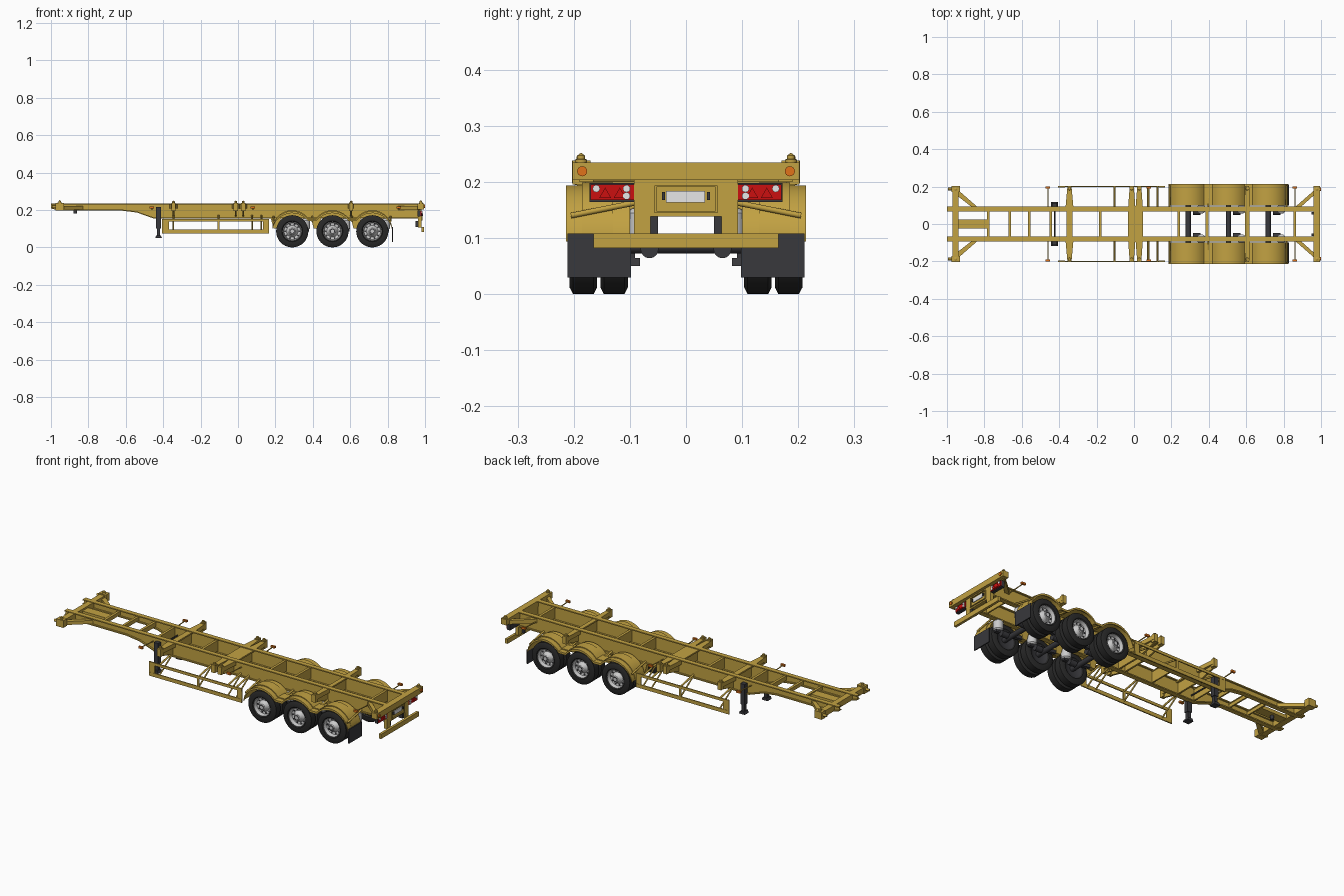
import bpy, bmesh, math
from mathutils import Matrix, Vector

cube = bpy.data.objects.get("Cube")
if cube:
    bpy.data.objects.remove(cube, do_unlink=True)


def material(name, r, g, b):
    m = bpy.data.materials.new(name)
    m.use_nodes = True
    m.diffuse_color = (r, g, b, 1)
    m.node_tree.nodes["Principled BSDF"].inputs["Base Color"].default_value = (r, g, b, 1)
    return m


YELLOW = material("chassis yellow", 0.54, 0.36, 0.055)
RUBBER = material("tyre black", 0.022, 0.022, 0.022)
DARK = material("dark steel", 0.04, 0.04, 0.045)
SILVER = material("rim silver", 0.6, 0.6, 0.6)
RED = material("lamp red", 0.6, 0.005, 0.005)
ORANGE = material("marker orange", 0.75, 0.17, 0.01)
WHITE = material("lamp white", 0.8, 0.8, 0.8)


def finish(name, bm, mat, smooth=False):
    bmesh.ops.recalc_face_normals(bm, faces=bm.faces)
    me = bpy.data.meshes.new(name)
    bm.to_mesh(me)
    bm.free()
    me.materials.append(mat)
    ob = bpy.data.objects.new(name, me)
    bpy.context.collection.objects.link(ob)
    if smooth:
        bpy.ops.object.select_all(action='DESELECT')
        ob.select_set(True)
        bpy.context.view_layer.objects.active = ob
        bpy.ops.object.shade_smooth_by_angle(angle=math.radians(35))
    return ob


def box(name, x, y, z, mat=YELLOW):
    """Box from three (low, high) ranges."""
    bm = bmesh.new()
    bmesh.ops.create_cube(bm, size=1)
    for v in bm.verts:
        v.co = [(a + b) / 2 + c * abs(b - a) for (a, b), c in zip((x, y, z), v.co)]
    return finish(name, bm, mat)


def prism(name, pts, axis, lo, hi, mat=YELLOW, smooth=False):
    """Extrude an outline along y (points x, z), z (points x, y) or x (points y, z)."""
    place = {'y': lambda a, b: (a, lo, b), 'z': lambda a, b: (a, b, lo),
             'x': lambda a, b: (lo, a, b)}[axis]
    step = {'y': (0, hi - lo, 0), 'z': (0, 0, hi - lo), 'x': (hi - lo, 0, 0)}[axis]
    bm = bmesh.new()
    f = bm.faces.new([bm.verts.new(place(*p)) for p in pts])
    ext = bmesh.ops.extrude_face_region(bm, geom=[f])["geom"]
    bmesh.ops.translate(bm, vec=step, verts=[g for g in ext if isinstance(g, bmesh.types.BMVert)])
    return finish(name, bm, mat, smooth)


def lathe(name, profile, loc, axis, mat, n=32):
    """Spin (height, radius) points around an axis through loc."""
    bm = bmesh.new()
    vs = [bm.verts.new((r, 0, h)) for h, r in profile]
    es = [bm.edges.new(p) for p in zip(vs, vs[1:])]
    bmesh.ops.spin(bm, geom=vs + es, axis=(0, 0, 1), cent=(0, 0, 0), steps=n, angle=math.tau)
    bmesh.ops.remove_doubles(bm, verts=bm.verts, dist=1e-5)
    rot = Vector((0, 0, 1)).rotation_difference(Vector(axis)).to_matrix().to_4x4()
    bm.transform(Matrix.Translation(loc) @ rot)
    return finish(name, bm, mat, True)


def rod(name, a, b, r, mat=YELLOW, n=12):
    d = Vector(b) - Vector(a)
    return lathe(name, [(0, 0), (0, r), (d.length, r), (d.length, 0)], a, d.normalized(), mat, n)


def ribbon(path, t):
    """Closed outline of a strip of thickness t below a path."""
    return path + [(x, z - t) for x, z in reversed(path)]


AXLES = (0.29, 0.505, 0.718)
HUB_Z = 0.086
TOP = 0.235
BELLY = [(-1, 0.214), (-0.95, 0.202), (-0.62, 0.202), (-0.54, 0.192), (-0.45, 0.16), (0.98, 0.16)]

# Fender line: three arches joined by valleys
arch = []
for i, cx in enumerate(AXLES):
    start = 170 if i == 0 else 142
    end = 10 if i == 2 else 38
    for k in range(13):
        a = math.radians(start + (end - start) * k / 12)
        arch.append((cx + 0.108 * math.cos(a), HUB_Z + 0.108 * math.sin(a)))

for s, side in ((1, "left"), (-1, "right")):
    def span(a, b):
        return tuple(sorted((s * a, s * b)))

    # Main I-beam with stepped front neck
    prism(side + "_beam_web", [(-1, 0.23), (0.98, 0.23)] + BELLY[::-1], 'y', *span(0.076, 0.084))
    box(side + "_beam_top_flange", (-1, 0.98), span(0.067, 0.093), (0.229, TOP))
    prism(side + "_beam_bottom_flange", ribbon(BELLY, 0.006), 'y', *span(0.067, 0.093))

    # Fender with raised band and outer lip
    prism(side + "_fender", ribbon(arch, 0.005), 'y', *span(0.1, 0.213), smooth=True)
    prism(side + "_fender_band", ribbon([(x, z + 0.005) for x, z in arch], 0.006), 'y',
          *span(0.13, 0.185), smooth=True)
    prism(side + "_fender_lip", ribbon(arch, 0.011), 'y', *span(0.208, 0.214), smooth=True)
    box(side + "_mud_flap", (0.824, 0.83), span(0.098, 0.211), (0.03, 0.108), DARK)
    for x in (0.19, 0.397, 0.61, 0.815):
        rod(side + "_fender_stay", (x, s * 0.08, 0.165), (x, s * 0.205, 0.14), 0.005)

    # Dual wheels and suspension
    for x in AXLES:
        for y in (0.128, 0.183):
            w = 0.0245
            lathe(side + "_tyre", [(-w * 0.8, 0.05), (-w, 0.056), (-w, 0.074), (-w * 0.75, 0.086),
                                   (w * 0.75, 0.086), (w, 0.074), (w, 0.056), (w * 0.8, 0.05)],
                  (x, s * y, HUB_Z), (0, s, 0), RUBBER, 40)
        lathe(side + "_outer_rim", [(0.16, 0.052), (0.203, 0.052), (0.205, 0.049), (0.186, 0.044),
                                    (0.184, 0.031), (0.192, 0.023), (0.205, 0.019), (0.208, 0.015),
                                    (0.208, 0)], (x, 0, HUB_Z), (0, s, 0), SILVER)
        lathe(side + "_inner_rim", [(0.15, 0.052), (0.108, 0.052), (0.112, 0.045), (0.118, 0.03),
                                    (0.118, 0)], (x, 0, HUB_Z), (0, s, 0), DARK)
        for k in range(10):
            a = math.tau * k / 10
            px, pz = x + 0.038 * math.cos(a), HUB_Z + 0.038 * math.sin(a)
            rod(side + "_rim_hole", (px, s * 0.18, pz), (px, s * 0.187, pz), 0.005, DARK, 8)
        lathe(side + "_hub_ring", [(0.207, 0.013), (0.209, 0.013), (0.209, 0.009)],
              (x, 0, HUB_Z), (0, s, 0), DARK, 20)
        prism(side + "_spring_hanger", [(x - 0.115, 0.158), (x - 0.06, 0.158), (x - 0.075, 0.1),
                                        (x - 0.1, 0.1)], 'y', *span(0.066, 0.092))
        prism(side + "_trailing_arm", [(x - 0.1, 0.12), (x, 0.108), (x + 0.09, 0.096),
                                       (x + 0.09, 0.084), (x, 0.09), (x - 0.1, 0.103)],
              'y', *span(0.07, 0.088), DARK)
        lathe(side + "_air_spring", [(0.095, 0), (0.095, 0.018), (0.102, 0.025), (0.145, 0.025),
                                     (0.152, 0.018), (0.156, 0)], (x + 0.07, s * 0.08, 0),
              (0, 0, 1), SILVER, 20)
        rod(side + "_brake_chamber", (x + 0.025, s * 0.065, 0.08), (x + 0.065, s * 0.065, 0.08),
            0.016, DARK, 16)

    # Side guard frame with arms to the beam
    for z0, z1 in ((0.138, 0.153), (0.075, 0.095)):
        box(side + "_guard_rail", (-0.405, 0.165), span(0.197, 0.203), (z0, z1))
    for x0, x1 in ((-0.405, -0.37), (-0.11, -0.098), (0.135, 0.165)):
        box(side + "_guard_post", (x0, x1), span(0.196, 0.202), (0.075, 0.153))
    for x in (-0.345, -0.104, 0.075, 0.125):
        rod(side + "_guard_arm", (x, s * 0.08, 0.17), (x, s * 0.198, 0.146), 0.005)
        rod(side + "_guard_brace", (x, s * 0.08, 0.165), (x, s * 0.198, 0.088), 0.004)

    # Landing leg
    box(side + "_leg_tube", (-0.438, -0.412), span(0.088, 0.112), (0.1, 0.215), DARK)
    box(side + "_leg_ram", (-0.434, -0.416), span(0.091, 0.109), (0.058, 0.1), DARK)
    prism(side + "_leg_foot", [(-0.443, 0.05), (-0.407, 0.05), (-0.413, 0.064), (-0.437, 0.064)],
          'y', *span(0.082, 0.118), DARK)

    # Tapered outriggers with lock posts
    for x, half in ((-0.345, 0.022), (-0.012, 0.02), (0.028, 0.02), (0.605, 0.016)):
        prism(side + "_outrigger", [(x - half, s * 0.08), (x + half, s * 0.08),
                                    (x + 0.011, s * 0.2), (x - 0.011, s * 0.2)], 'z', 0.208, 0.232)
        prism(side + "_outrigger_web", [(s * 0.08, 0.165), (s * 0.08, 0.21), (s * 0.198, 0.21),
                                        (s * 0.198, 0.195)], 'x', x - 0.005, x + 0.005)
        box(side + "_lock_post", (x - 0.011, x + 0.011), span(0.178, 0.202), (0.195, 0.238))
        lathe(side + "_lock_pin", [(0.238, 0.008), (0.246, 0.007), (0.25, 0)],
              (x, s * 0.188, 0), (0, 0, 1), YELLOW, 10)

    # Corner gussets and corner locks at both ends
    prism(side + "_front_gusset", [(-0.95, s * 0.19), (-0.95, s * 0.155), (-0.86, s * 0.085),
                                   (-0.83, s * 0.085)], 'z', 0.203, 0.222)
    prism(side + "_rear_gusset", [(0.975, s * 0.19), (0.975, s * 0.165), (0.885, s * 0.085),
                                  (0.855, s * 0.085)], 'z', 0.2, 0.222)
    box(side + "_front_corner", (-0.975, -0.93), span(0.17, 0.203), (0.198, 0.238))
    for x in (-0.953, 0.978):
        lathe(side + "_corner_lock", [(0.235, 0.011), (0.24, 0.011), (0.241, 0.007), (0.247, 0.007),
                                      (0.252, 0)], (x, s * 0.187, 0), (0, 0, 1), YELLOW, 14)
    rod(side + "_front_locating_pin", (-0.995, s * 0.187, 0.219), (-0.96, s * 0.187, 0.219), 0.007)

    # Side markers on thin stalks
    for x in (-0.46, 0.08, 0.86):
        rod(side + "_marker_stalk", (x, s * 0.08, 0.205), (x, s * 0.19, 0.212), 0.003)
        box(side + "_marker_lamp", (x - 0.012, x + 0.012), span(0.189, 0.2), (0.207, 0.218), ORANGE)

    # Tail lamp cluster
    box(side + "_lamp_housing", (0.96, 0.977), span(0.09, 0.172), (0.164, 0.198), DARK)
    box(side + "_tail_lamp", (0.977, 0.982), span(0.093, 0.17), (0.168, 0.195), RED)
    for y in (0.118, 0.144):
        prism(side + "_reflector", [(s * y - 0.011, 0.171), (s * y + 0.011, 0.171), (s * y, 0.19)],
              'x', 0.982, 0.985, RED)
    for y, z in ((0.106, 0.188), (0.106, 0.175), (0.16, 0.188)):
        rod(side + "_round_lamp", (0.98, s * y, z), (0.986, s * y, z), 0.0065, WHITE, 16)
    rod(side + "_rear_marker", (0.99, s * 0.185, 0.219), (1.0, s * 0.185, 0.219), 0.009, ORANGE, 16)

    # Rear panel column and bumper hanger
    box(side + "_rear_column", (0.962, 0.98), span(0.063, 0.093), (0.105, 0.205))
    box(side + "_column_bracket", (0.95, 0.975), span(0.05, 0.064), (0.108, 0.14), DARK)
    box(side + "_plate_lamp", (0.98, 0.988), span(0.037, 0.043), (0.168, 0.182), DARK)
    box(side + "_plate_frame_side", (0.98, 0.986), span(0.053, 0.056), (0.145, 0.193))

# Axle beams
for x in AXLES:
    rod("axle", (x, -0.16, HUB_Z), (x, 0.16, HUB_Z), 0.014, DARK, 16)

# Cross members between the beams
for x, z in ((-0.78, 0.205), (-0.665, 0.205), (-0.56, 0.2), (-0.445, 0.165), (-0.18, 0.165),
             (0.24, 0.165), (0.39, 0.165), (0.86, 0.165)):
    box("cross_member", (x - 0.004, x + 0.004), (-0.078, 0.078), (z, 0.228))
    box("cross_member_cap", (x - 0.007, x + 0.007), (-0.078, 0.078), (0.223, 0.228))
for x, half in ((-0.345, 0.016), (-0.012, 0.02), (0.028, 0.02), (0.605, 0.012)):
    box("bolster_centre", (x - half, x + half), (-0.078, 0.078), (0.222, 0.23))
    box("bolster_web", (x - 0.005, x + 0.005), (-0.078, 0.078), (0.165, 0.225))

# Front bolster, coupling rail and kingpin
box("front_bolster", (-0.97, -0.938), (-0.2, 0.2), (0.201, 0.232))
box("coupling_rail", (-0.945, -0.782), (-0.025, 0.025), (0.203, 0.222))
rod("kingpin", (-0.87, 0, 0.182), (-0.87, 0, 0.205), 0.01, DARK)
rod("leg_cross_shaft", (-0.425, -0.11, 0.185), (-0.425, 0.11, 0.185), 0.004, DARK)

# Rear bolster, panel, number plate and bumper
box("rear_bolster", (0.96, 0.995), (-0.202, 0.202), (0.203, TOP))
box("rear_panel", (0.962, 0.98), (-0.065, 0.065), (0.138, 0.205))
for z in (0.145, 0.191):
    box("plate_frame_bar", (0.98, 0.986), (-0.056, 0.056), (z, z + 0.003))
box("number_plate", (0.98, 0.984), (-0.036, 0.034), (0.163, 0.184), WHITE)
box("rear_bumper", (0.98, 0.994), (-0.165, 0.165), (0.082, 0.108))
